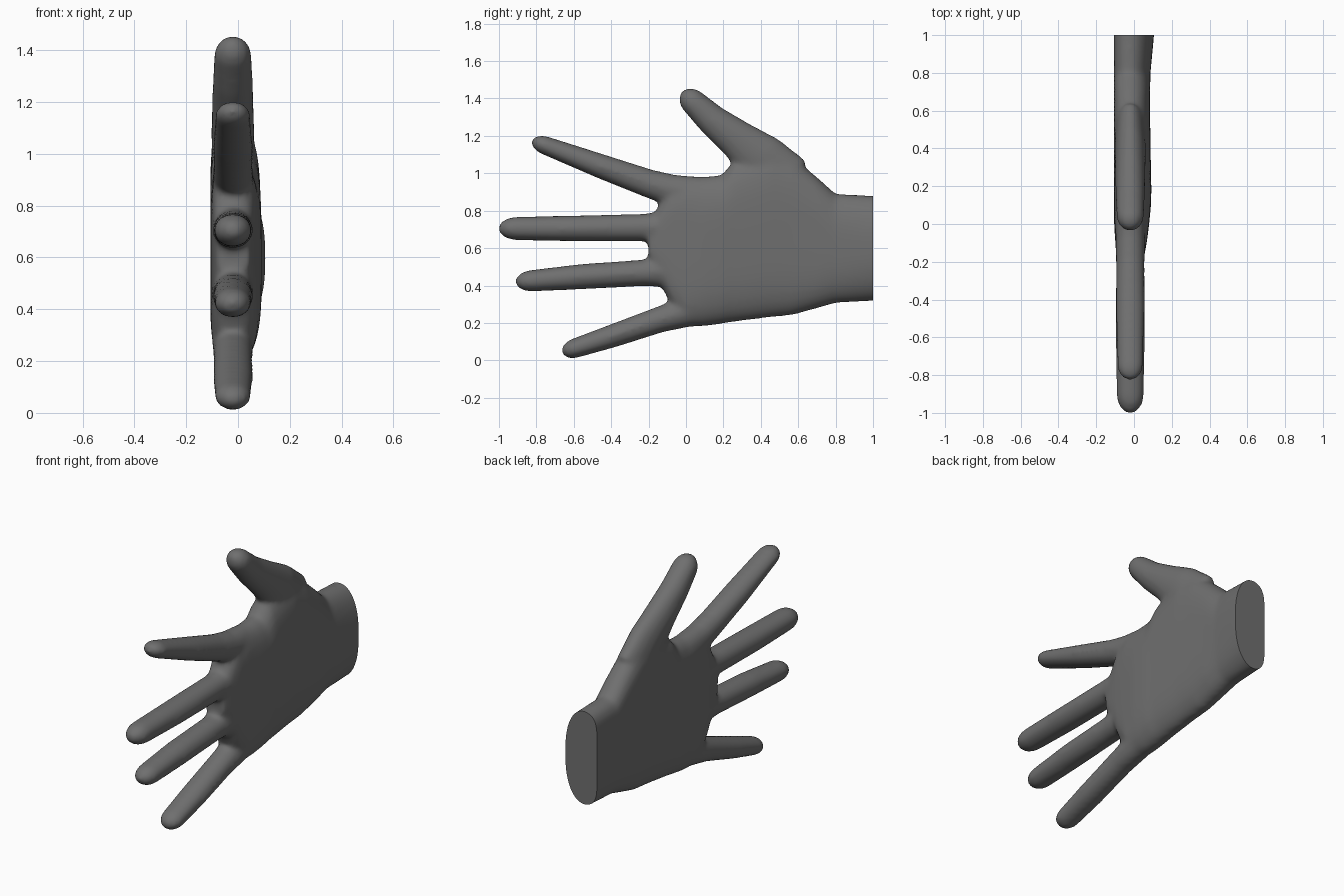
import bpy, bmesh, math
from mathutils import Vector

if "Cube" in bpy.data.objects:
    bpy.data.objects.remove(bpy.data.objects["Cube"])

CX = -0.02   # centre plane of the fingers
SIDES = 24

skin = bpy.data.materials.new("dark grey")
skin.diffuse_color = (0.16, 0.16, 0.16, 1)
skin.use_nodes = True
skin.node_tree.nodes["Principled BSDF"].inputs["Base Color"].default_value = skin.diffuse_color


def loft(bm, rings):
    """Skin a list of closed point rings and cap both ends."""
    loops = [[bm.verts.new(p) for p in ring] for ring in rings]
    n = len(loops[0])
    for a, b in zip(loops, loops[1:]):
        for i in range(n):
            j = (i + 1) % n
            bm.faces.new((a[i], a[j], b[j], b[i]))
    bm.faces.new(loops[0][::-1])
    bm.faces.new(loops[-1])


def finger(bm, path, tip):
    """Oval tube through (y, z, radius, x radius) with a rounded tip."""
    y, z, r, rx = path[-1]
    d = Vector((path[-1][0] - path[-2][0], path[-1][1] - path[-2][1])).normalized()
    pts = list(path)
    for k in range(1, 7):
        a = math.radians(14.5 * k)
        s, c = math.sin(a) * tip, math.cos(a)
        pts.append((y + d.x * s, z + d.y * s, r * c, rx * c))
    rings = []
    for i, (y, z, r, rx) in enumerate(pts):
        p, q = pts[max(i - 1, 0)], pts[min(i + 1, len(pts) - 1)]
        t = Vector((q[0] - p[0], q[1] - p[1])).normalized()
        ring = []
        for k in range(SIDES):
            a = math.tau * k / SIDES
            c, s = math.cos(a), math.sin(a)
            ring.append((CX + rx * s, y - t.y * r * c, z + t.x * r * c))
        rings.append(ring)
    loft(bm, rings)


def palm_ring(y, low, high, left, right, n):
    """Section with a flat palm side (-x) and a domed back (+x)."""
    ring = []
    for k in range(SIDES * 2):
        a = math.tau * k / (SIDES * 2)
        t, s = math.cos(a), math.sin(a)
        if s >= 0:
            x = CX + (right - CX) * (1 - abs(t) ** n) ** 0.5
        else:
            x = CX + (left - CX) * (1 - abs(t) ** 7) ** 0.5
        ring.append((x, y, (low + high) / 2 + t * (high - low) / 2))
    return ring


bm = bmesh.new()

# palm and wrist: y, bottom, top, palm side, back of hand, roundness
stations = [
    (-0.20, 0.54, 0.72, -0.08, 0.045, 4), (-0.14, 0.42, 0.84, -0.095, 0.06, 4),
    (-0.08, 0.29, 0.95, -0.10, 0.07, 5), (0.0, 0.18, 0.982, -0.105, 0.08, 5),
    (0.10, 0.182, 0.982, -0.105, 0.09, 4), (0.19, 0.195, 0.99, -0.107, 0.092, 4),
    (0.25, 0.205, 1.06, -0.107, 0.09, 4), (0.45, 0.23, 1.14, -0.107, 0.087, 4),
    (0.57, 0.242, 1.09, -0.107, 0.085, 4), (0.70, 0.278, 0.98, -0.107, 0.085, 4),
    (0.80, 0.307, 0.89, -0.107, 0.087, 3), (1.0, 0.318, 0.88, -0.107, 0.106, 2.5),
    (1.08, 0.318, 0.88, -0.107, 0.106, 2.5)]
loft(bm, [palm_ring(*s) for s in stations])

# thumb
finger(bm, [(0.52, 0.95, 0.17, 0.08), (0.40, 1.08, 0.14, 0.083), (0.27, 1.185, 0.105, 0.08),
            (0.14, 1.285, 0.084, 0.077), (0.045, 1.375, 0.07, 0.073)], 0.092)
# index finger
finger(bm, [(0.10, 0.87, 0.11, 0.08), (-0.08, 0.91, 0.085, 0.078), (-0.20, 0.946, 0.076, 0.076),
            (-0.45, 1.036, 0.066, 0.077), (-0.75, 1.148, 0.05, 0.068)], 0.08)
# middle finger
finger(bm, [(0.05, 0.71, 0.11, 0.08), (-0.12, 0.71, 0.087, 0.078), (-0.22, 0.71, 0.074, 0.076),
            (-0.60, 0.705, 0.069, 0.078), (-0.90, 0.705, 0.063, 0.073)], 0.104)
# ring finger
finger(bm, [(0.05, 0.48, 0.11, 0.08), (-0.13, 0.475, 0.085, 0.078), (-0.22, 0.468, 0.071, 0.076),
            (-0.55, 0.448, 0.068, 0.078), (-0.82, 0.426, 0.058, 0.071)], 0.094)
# little finger
finger(bm, [(0.12, 0.30, 0.10, 0.08), (-0.03, 0.25, 0.08, 0.078), (-0.14, 0.218, 0.07, 0.076),
            (-0.40, 0.128, 0.062, 0.077), (-0.59, 0.066, 0.053, 0.07)], 0.078)

bmesh.ops.recalc_face_normals(bm, faces=bm.faces)
mesh = bpy.data.meshes.new("hand")
bm.to_mesh(mesh)
bm.free()
hand = bpy.data.objects.new("hand", mesh)
bpy.context.collection.objects.link(hand)

# fuse the parts and soften the webs between the fingers
fuse = hand.modifiers.new("fuse", 'REMESH')
fuse.mode = 'VOXEL'
fuse.voxel_size = 0.014
soften = hand.modifiers.new("soften", 'SMOOTH')
soften.factor = 0.5
soften.iterations = 10
dep = bpy.context.evaluated_depsgraph_get()
fused = bpy.data.meshes.new_from_object(hand.evaluated_get(dep))
hand.modifiers.clear()

# flat cut at the wrist
bm = bmesh.new()
bm.from_mesh(fused)
cut = bmesh.ops.bisect_plane(bm, geom=bm.verts[:] + bm.edges[:] + bm.faces[:],
                             plane_co=(0, 1, 0), plane_no=(0, 1, 0), clear_outer=True)
rim = [e for e in cut["geom_cut"] if isinstance(e, bmesh.types.BMEdge)]
bmesh.ops.contextual_create(bm, geom=rim)
bm.to_mesh(fused)
bm.free()
hand.data = fused
fused.materials.clear()
fused.materials.append(skin)

bpy.context.view_layer.objects.active = hand
hand.select_set(True)
bpy.ops.object.shade_smooth_by_angle(angle=math.radians(40))
